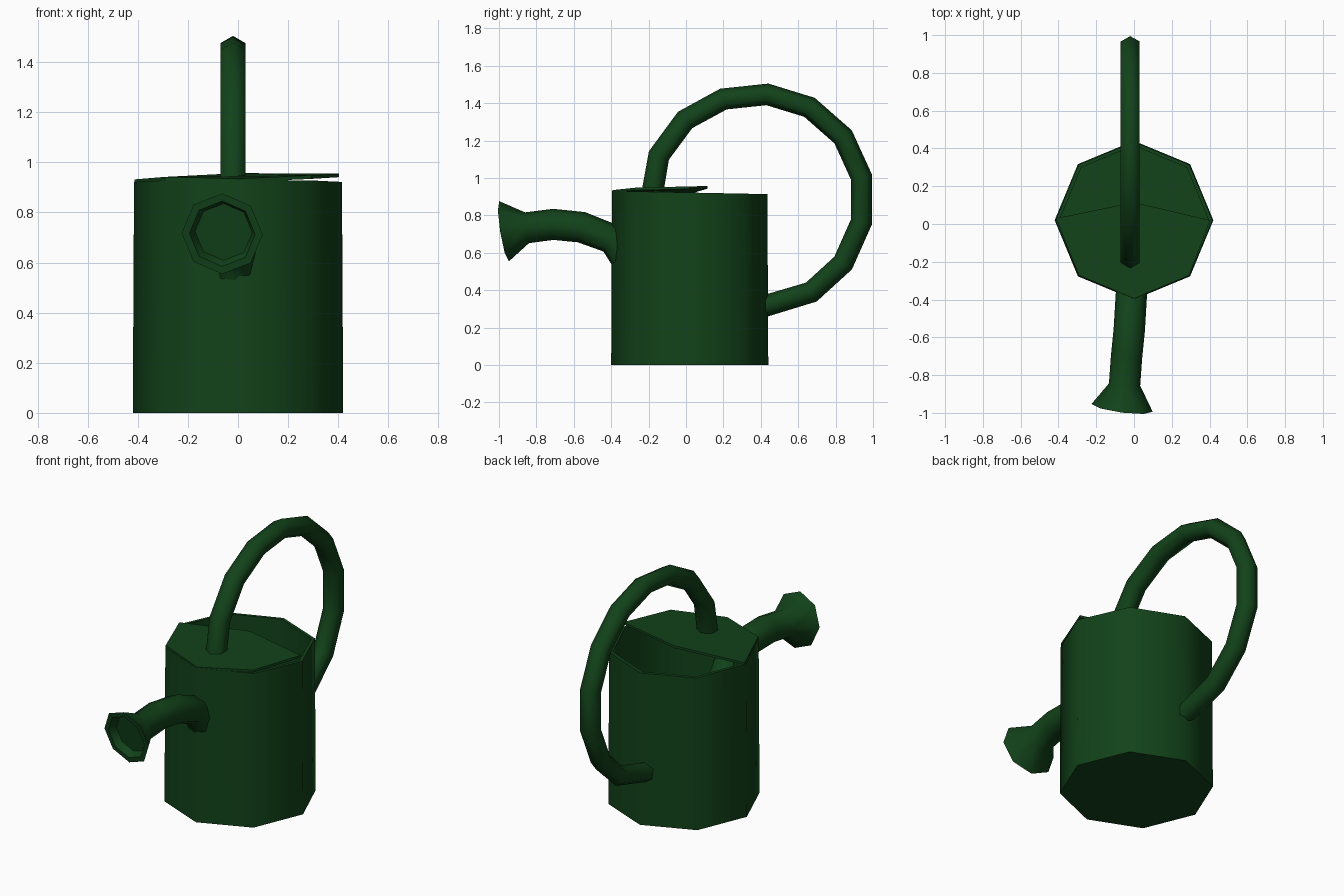
import bpy, bmesh
from math import sin, cos, pi, radians
from mathutils import Vector

if "Cube" in bpy.data.objects:
    bpy.data.objects.remove(bpy.data.objects["Cube"])

green = bpy.data.materials.new("dark_green")
green.diffuse_color = (0.006, 0.055, 0.01, 1)
green.use_nodes = True
green.node_tree.nodes["Principled BSDF"].inputs["Base Color"].default_value = green.diffuse_color


def loft(name, rings, angle):
    """Skin a list of equal-sized point rings and cap both ends."""
    bm = bmesh.new()
    loops = [[bm.verts.new(p) for p in ring] for ring in rings]
    n = len(loops[0])
    for a, b in zip(loops, loops[1:]):
        for i in range(n):
            j = (i + 1) % n
            bm.faces.new((a[i], a[j], b[j], b[i]))
    bm.faces.new(loops[0][::-1])
    bm.faces.new(loops[-1])
    return finish(name, bm, angle)


def finish(name, bm, angle):
    bmesh.ops.recalc_face_normals(bm, faces=bm.faces[:])
    mesh = bpy.data.meshes.new(name)
    bm.to_mesh(mesh)
    bm.free()
    obj = bpy.data.objects.new(name, mesh)
    bpy.context.collection.objects.link(obj)
    mesh.materials.append(green)
    bpy.ops.object.select_all(action='DESELECT')
    obj.select_set(True)
    bpy.context.view_layer.objects.active = obj
    bpy.ops.object.shade_smooth_by_angle(angle=radians(angle))
    return obj


def ring(centre, direction, radius, sides):
    """Polygon across a path, one corner pointing up."""
    t = Vector(direction).normalized()
    u = Vector((1, 0, 0))
    u = (u - t * u.dot(t)).normalized()
    v = t.cross(u)
    return [Vector(centre) + radius * (u * sin(2 * pi * i / sides) + v * cos(2 * pi * i / sides))
            for i in range(sides)]


def tube_rings(path, radii, sides):
    pts = [Vector(p) for p in path]
    rings = []
    for i, p in enumerate(pts):
        before = (p - pts[i - 1]).normalized() if i else Vector()
        after = (pts[i + 1] - p).normalized() if i < len(pts) - 1 else Vector()
        rings.append(ring(p, before + after, radii[i], sides))
    return rings


# Hollow eight-sided body with a slightly sloping rim
def body_ring(r, z, slope=0):
    return [(r * sin(i * pi / 4), 0.02 + r * cos(i * pi / 4), z - slope * r * cos(i * pi / 4))
            for i in range(8)]


loft("body", [body_ring(0.42, 0), body_ring(0.415, 0.922, 0.02),
              body_ring(0.395, 0.922, 0.02), body_ring(0.395, 0.03)], 50)

# Thin cover over the front half of the opening
outline = [(-0.413, 0.03, 0.932), (-0.292, -0.272, 0.942), (0, -0.394, 0.935),
           (0.292, -0.272, 0.948), (0.403, 0.02, 0.955), (0, 0.115, 0.957)]
loft("top_cover", [[(x, y, z - 0.014) for x, y, z in outline], outline], 30)

# Six-sided looping handle
handle = [(-0.18, 0.92), (-0.145, 1.12), (-0.005, 1.31), (0.2, 1.422), (0.435, 1.447),
          (0.66, 1.378), (0.84, 1.22), (0.938, 1.005), (0.938, 0.765), (0.84, 0.545),
          (0.67, 0.39), (0.42, 0.315)]
loft("handle", tube_rings([(-0.02, y, z) for y, z in handle], [0.058] * len(handle), 6), 65)

# Curved spout flaring into a recessed eight-sided rose
spout = [(-0.01, -0.29, 0.45), (-0.01, -0.315, 0.56), (-0.015, -0.39, 0.672),
         (-0.025, -0.56, 0.737), (-0.04, -0.71, 0.752), (-0.05, -0.85, 0.734)]
rings = tube_rings(spout, [0.083] * len(spout), 8)
mouth = Vector((-0.063, -0.973, 0.715))
facing = Vector((-0.13, -1, -0.16)).normalized()
rings.append(ring(mouth, facing, 0.163, 8))
rings.append(ring(mouth, facing, 0.132, 8))
rings.append(ring(mouth - facing * 0.045, facing, 0.115, 8))
loft("spout", rings, 50)
